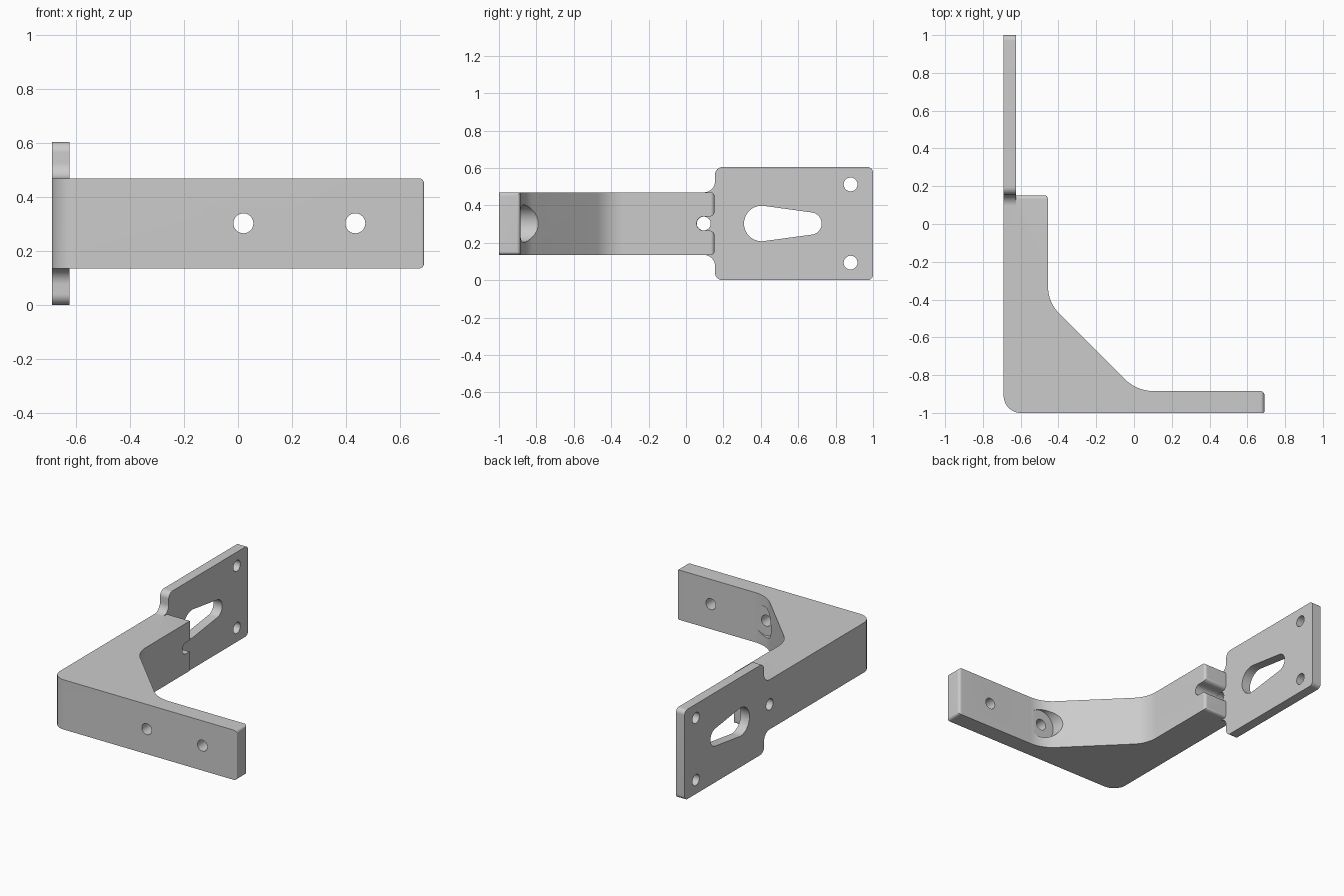
import bpy, bmesh, math
from mathutils import Vector

cube = bpy.data.objects.get("Cube")
if cube:
    bpy.data.objects.remove(cube, do_unlink=True)

metal = bpy.data.materials.new("light_grey_metal")
metal.use_nodes = True
grey = (0.6, 0.6, 0.6, 1)
metal.diffuse_color = grey
metal.node_tree.nodes["Principled BSDF"].inputs["Base Color"].default_value = grey


def rounded(corners, steps=10):
    """Outline from (u, v, radius) corners, convex or concave."""
    out = []
    for i, (u, v, r) in enumerate(corners):
        p = Vector((u, v))
        if r == 0:
            out.append(p)
            continue
        a = (Vector(corners[i - 1][:2]) - p).normalized()
        b = (Vector(corners[(i + 1) % len(corners)][:2]) - p).normalized()
        half = a.angle(b) / 2
        centre = p + (a + b).normalized() * r / math.sin(half)
        v1 = p + a * r / math.tan(half) - centre
        v2 = p + b * r / math.tan(half) - centre
        out += [centre + v1.lerp(v2, k / steps).normalized() * r for k in range(steps + 1)]
    return out


def arc(u, v, r, start=0.0, end=2 * math.pi, n=32):
    return [Vector((u + r * math.cos(start + (end - start) * k / n),
                    v + r * math.sin(start + (end - start) * k / n))) for k in range(n)]


def prism(name, outline, axis, low, high):
    """Extrude an outline along an axis; u, v are the other two axes in order."""
    def place(p, w):
        c = [p.x, p.y]
        c.insert("xyz".index(axis), w)
        return c
    bm = bmesh.new()
    base = bm.faces.new([bm.verts.new(place(p, low)) for p in outline])
    top = bmesh.ops.extrude_face_region(bm, geom=[base])["geom"]
    shift = Vector(place(Vector((0, 0)), high - low))
    bmesh.ops.translate(bm, verts=[e for e in top if isinstance(e, bmesh.types.BMVert)], vec=shift)
    bmesh.ops.recalc_face_normals(bm, faces=bm.faces)
    mesh = bpy.data.meshes.new(name)
    bm.to_mesh(mesh)
    bm.free()
    mesh.materials.append(metal)
    obj = bpy.data.objects.new(name, mesh)
    bpy.context.scene.collection.objects.link(obj)
    return obj


def combine(target, tool, operation):
    mod = target.modifiers.new(operation, "BOOLEAN")
    mod.operation, mod.solver, mod.object = operation, "EXACT", tool
    graph = bpy.context.evaluated_depsgraph_get()
    mesh = bpy.data.meshes.new_from_object(target.evaluated_get(graph))
    target.modifiers.clear()
    target.data = mesh
    bpy.data.objects.remove(tool, do_unlink=True)


LEFT, WALL = -0.69, -0.625      # outer face and inner face of the plate
BOTTOM, TOP, MID = 0.135, 0.47, 0.303
HOLE = 0.037

# Angled arm with a gusset in the corner
bracket = prism("bracket", rounded([
    (LEFT, -1, 0.09), (0.69, -1, 0.008), (0.69, -0.885, 0.02), (0.015, -0.885, 0.22),
    (-0.455, -0.415, 0.2), (-0.455, 0.152, 0.02), (LEFT, 0.152, 0)]), "z", BOTTOM, TOP)

# Rounded free end of the front arm
combine(bracket, prism("front_end", rounded([
    (-1, BOTTOM, 0), (0.69, BOTTOM, 0.02), (0.69, TOP, 0.02), (-1, TOP, 0)]),
    "y", -1.5, 0.5), "INTERSECT")

# Rounded rear end of the side arm, with an open slot
combine(bracket, prism("rear_end", rounded([
    (-1.2, BOTTOM, 0), (0.152, BOTTOM, 0.02), (0.152, MID - 0.038, 0.025),
    (0.057, MID - 0.038, 0.037), (0.057, MID + 0.038, 0.037),
    (0.152, MID + 0.038, 0.025), (0.152, TOP, 0.02), (-1.2, TOP, 0)]),
    "x", -1, 1), "INTERSECT")

# Mounting plate with a neck that blends into the arm
combine(bracket, prism("plate", rounded([
    (-0.1, BOTTOM, 0), (0.155, BOTTOM, 0.058), (0.155, 0, 0.04), (1, 0, 0.03),
    (1, 0.605, 0.03), (0.155, 0.605, 0.04), (0.155, TOP, 0.058), (-0.1, TOP, 0)]),
    "x", LEFT, WALL), "UNION")

# Keyhole opening and round holes in the plate
wide, narrow = 0.095, 0.06
lean = math.pi / 2 - math.asin((wide - narrow) / 0.26)
keyhole = arc(0.405, MID, wide, lean, 2 * math.pi - lean) + arc(0.665, MID, narrow, -lean, lean)
combine(bracket, prism("keyhole", keyhole, "x", -0.8, -0.5), "DIFFERENCE")
for y, z in ((0.88, 0.512), (0.88, 0.094), (0.095, MID)):
    combine(bracket, prism("plate_hole", arc(y, z, HOLE), "x", -0.8, -0.5), "DIFFERENCE")

# Screw holes in the front arm, one with a spot face cut into the gusset
combine(bracket, prism("spot_face", arc(0.02, MID, 0.1), "y", -0.884, -0.5), "DIFFERENCE")
for x in (0.02, 0.435):
    combine(bracket, prism("arm_hole", arc(x, MID, HOLE), "y", -1.2, -0.7), "DIFFERENCE")

# Smooth rounded edges, keep sharp ones
bpy.ops.object.select_all(action="DESELECT")
bracket.select_set(True)
bpy.context.view_layer.objects.active = bracket
bpy.ops.object.shade_smooth_by_angle(angle=math.radians(30))
